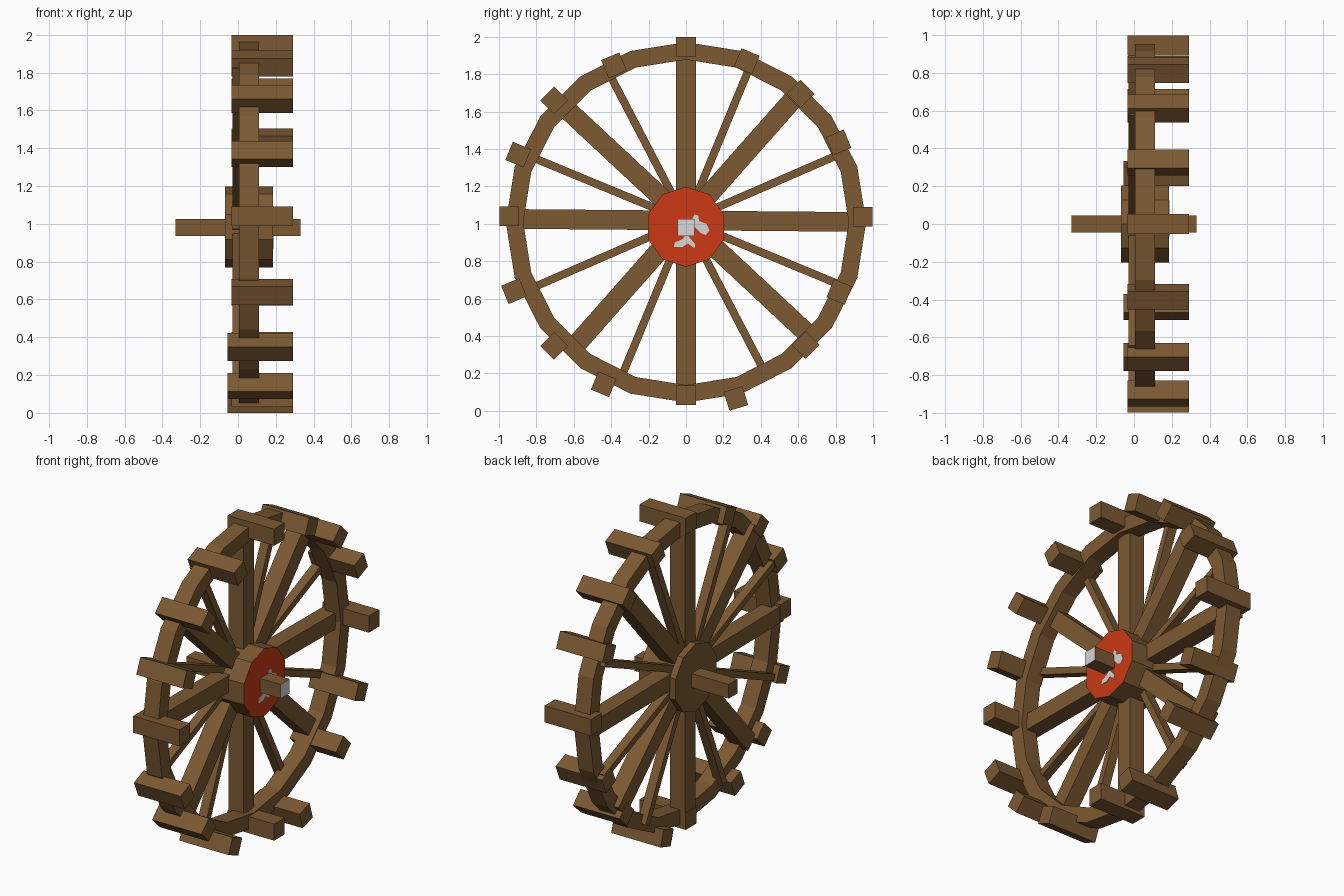
import bpy, bmesh, math
from mathutils import Matrix, Vector

if "Cube" in bpy.data.objects:
    bpy.data.objects.remove(bpy.data.objects["Cube"])


def material(name, rgb):
    m = bpy.data.materials.new(name)
    m.diffuse_color = (*rgb, 1)
    m.use_nodes = True
    m.node_tree.nodes["Principled BSDF"].inputs["Base Color"].default_value = m.diffuse_color
    return m


wood = material("brown_wood", (0.20, 0.10, 0.032))
red = material("red_paint", (0.60, 0.042, 0.007))
grey = material("light_grey", (0.68, 0.68, 0.68))


def finish(bm, name, mats):
    bmesh.ops.recalc_face_normals(bm, faces=bm.faces)
    me = bpy.data.meshes.new(name)
    bm.to_mesh(me)
    bm.free()
    for m in mats:
        me.materials.append(m)
    ob = bpy.data.objects.new(name, me)
    bpy.context.collection.objects.link(ob)
    return ob


def box(name, x0, x1, y, z, sy, sz, deg=0, mats=(wood,)):
    """Box spanning x0..x1, centred at (y, z), turned about the wheel axis."""
    bm = bmesh.new()
    mat = (Matrix.Translation(((x0 + x1) / 2, y, z))
           @ Matrix.Rotation(math.radians(deg), 4, 'X')
           @ Matrix.Diagonal((x1 - x0, sy, sz, 1)))
    bmesh.ops.create_cube(bm, size=1, matrix=mat)
    if len(mats) > 1:  # end cap facing +x gets the second colour
        bm.normal_update()
        for f in bm.faces:
            f.material_index = int(f.normal.x > 0.9)
    return finish(bm, name, mats)


def prism(name, pts, x0, x1, mats):
    """Extrude a (y, z) outline along x; the +x face takes the last colour."""
    bm = bmesh.new()
    back = bm.faces.new([bm.verts.new((x0, y, z)) for y, z in pts])
    ext = bmesh.ops.extrude_face_region(bm, geom=[back], use_keep_orig=True)
    bmesh.ops.translate(bm, vec=(x1 - x0, 0, 0),
                        verts=[v for v in ext["geom"] if isinstance(v, bmesh.types.BMVert)])
    for f in bm.faces:
        f.material_index = len(mats) - 1 if all(v.co.x > x1 - 1e-5 for v in f.verts) else 0
    return finish(bm, name, mats)


# rim: twenty-sided ring with a rectangular section
CZ, SIDES = 1.008, 20
bm = bmesh.new()
rings = []
for i in range(SIDES):
    a = math.pi / 2 + math.tau * i / SIDES
    rings.append([bm.verts.new((x, r * math.cos(a), CZ + r * math.sin(a)))
                  for x, r in ((0.005, 0.87), (0.11, 0.87), (0.11, 0.963), (0.005, 0.963))])
for i in range(SIDES):
    p, q = rings[i], rings[(i + 1) % SIDES]
    for k in range(4):
        n = (k + 1) % 4
        bm.faces.new((p[k], p[n], q[n], q[k]))
finish(bm, "rim", [wood])

# beams running through the hub: four wide, four thin
for deg in (-0.5, 48.5, 90, 137):
    box("wide_spoke", -0.03, 0.075, 0, 1.018, 1.86, 0.105, deg)
for deg in (23.5, 67.5, 117.5, 157.5):
    box("thin_spoke", -0.028, 0.03, 0, 1.015, 1.84, 0.042, deg)

# paddles, clockwise from the top
paddles = [(0, 1.947), (.325, 1.87), (.612, 1.695), (.815, 1.435),
           (.945, 1.037), (.82, .636), (.64, .353), (.267, .066),
           (0, .083), (-.44, .142), (-.705, .348), (-.92, .64),
           (-.945, 1.04), (-.897, 1.37), (-.705, 1.66), (-.385, 1.847)]
for i, (y, z) in enumerate(paddles):
    turn = 17 if i == 7 else -22.5 * i
    x0 = -0.055 if i in (7, 9, 10) else -0.035
    box("paddle", x0, 0.29, y, z, 0.105, 0.105, turn)

# ten-sided hub with a red outer face
HZ = 0.984
outline = [(0.214 * math.cos(math.pi / 2 + math.tau * i / 10),
            HZ + 0.214 * math.sin(math.pi / 2 + math.tau * i / 10)) for i in range(10)]
prism("hub", outline, -0.07, 0.185, [wood, red])

# square axle with a grey outer end
box("axle", -0.33, 0.33, 0, 0.981, 0.09, 0.09, 0, (wood, grey))

# flecks of grey paint on the hub face
flecks = [[(.02, 1.0), (.045, 1.05), (.065, 1.045), (.07, 1.015), (.11, 1.0),
           (.125, .965), (.105, .94), (.08, .95), (.05, .98)],
          [(.0, .95), (.02, .925), (.05, .89), (.045, .87), (.01, .895),
           (-.02, .875), (-.065, .875), (-.06, .9), (-.015, .92)]]
for pts in flecks:
    prism("paint_fleck", pts, 0.183, 0.188, [grey])
